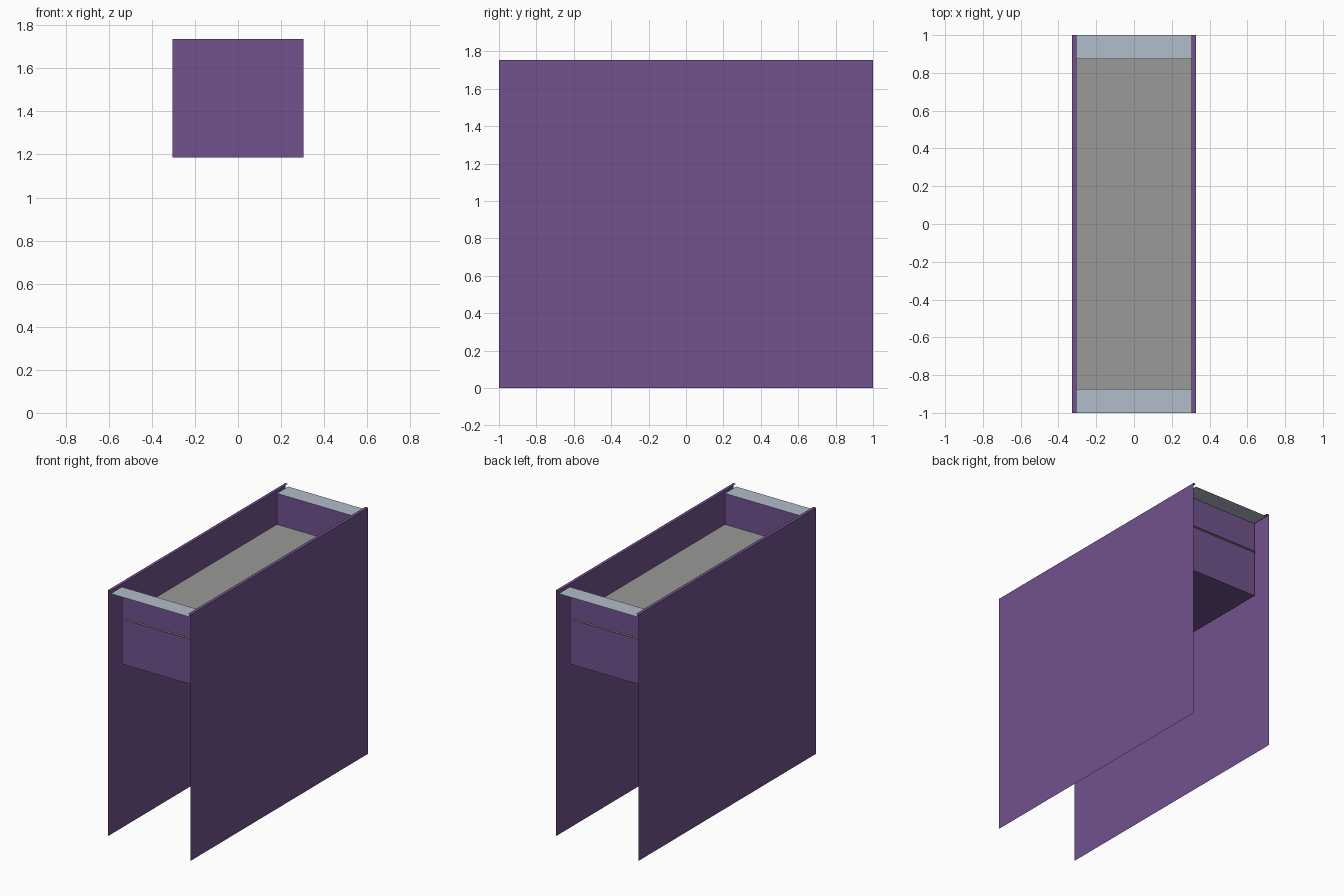
import bpy

if "Cube" in bpy.data.objects:
    bpy.data.objects.remove(bpy.data.objects["Cube"])


def material(name, rgb):
    m = bpy.data.materials.new(name)
    m.diffuse_color = (*rgb, 1)
    m.use_nodes = True
    m.node_tree.nodes["Principled BSDF"].inputs["Base Color"].default_value = m.diffuse_color
    return m


purple = material("purple", (0.168, 0.085, 0.270))
slate = material("pale slate", (0.445, 0.510, 0.590))
grey = material("grey", (0.320, 0.320, 0.315))


def sheet(name, profile, axis, half, mat):
    """Sweep an open 2D profile along x or y into thin flat sheets."""
    verts = []
    for a, z in profile:
        for s in (-half, half):
            verts.append((a, s, z) if axis == "y" else (s, a, z))
    faces = [(2 * i, 2 * i + 1, 2 * i + 3, 2 * i + 2)
             for i in range(len(profile) - 1)]
    me = bpy.data.meshes.new(name)
    me.from_pydata(verts, [], faces)
    me.materials.append(mat)
    ob = bpy.data.objects.new(name, me)
    bpy.context.collection.objects.link(ob)
    return ob


W, X, Y = 0.327, 0.305, 0.873      # outer half width, inner half width, end wall
TOP, RIM, SHELF, BASE = 1.755, 1.736, 1.515, 1.186

# Side panels with a narrow lip folded inwards at the top
for s, side in ((-1, "left"), (1, "right")):
    sheet(side + "_panel", [(s * W, 0), (s * W, TOP), (s * X, TOP)], "y", 1.0, purple)

# Tray: end walls and underside in one fold
sheet("tray", [(-Y, RIM), (-Y, BASE), (Y, BASE), (Y, RIM)], "x", X, purple)

# Shelf inside the tray, poking slightly through the end walls
sheet("shelf", [(-Y - 0.016, SHELF), (Y + 0.016, SHELF)], "x", X, grey)

# Ledges above the end walls
for s, end in ((-1, "front"), (1, "back")):
    sheet(end + "_ledge", [(s * 1.0, RIM), (s * Y, RIM)], "x", X, slate)

# Make sheet normals face outwards or upwards
for ob in bpy.data.objects:
    for p in ob.data.polygons:
        n, c = p.normal, p.center
        if abs(n.z) > 0.5:
            flip = (n.z > 0) == (abs(c.z - BASE) < 0.01)
        else:
            flip = n.x * c.x + n.y * c.y < 0
        if flip:
            p.flip()
